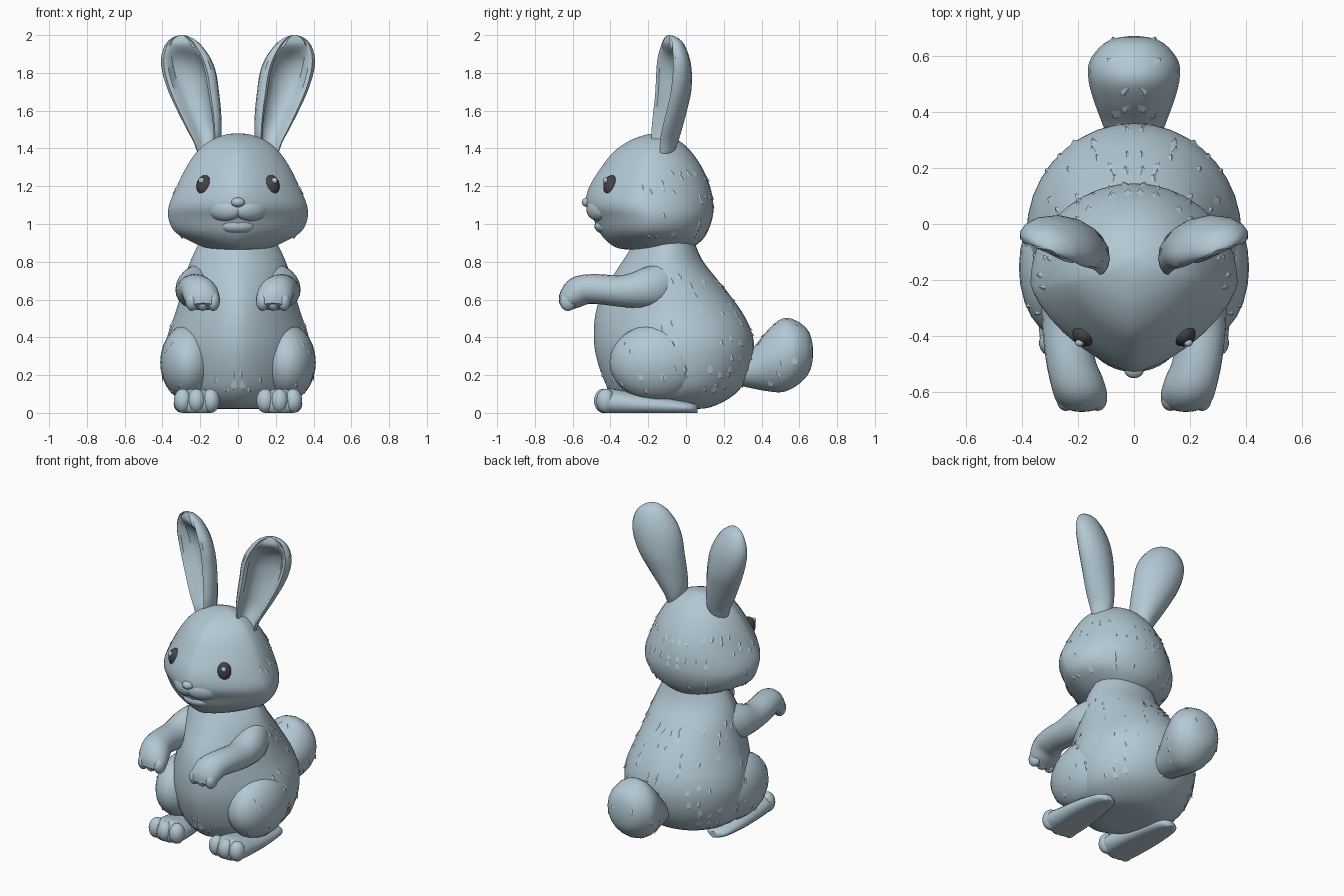
import bpy, bmesh, math, random
from mathutils import Vector, Matrix

random.seed(4)
cube = bpy.data.objects.get("Cube")
if cube:
    bpy.data.objects.remove(cube, do_unlink=True)


def material(name, color):
    mat = bpy.data.materials.new(name)
    mat.use_nodes = True
    mat.diffuse_color = color
    mat.node_tree.nodes["Principled BSDF"].inputs["Base Color"].default_value = color
    return mat


FUR = material("pale blue grey", (0.45, 0.58, 0.66, 1))
DARK = material("eye dark grey", (0.06, 0.06, 0.065, 1))
parts = []


def finish(name, bm, mat=FUR, mirror=False):
    bmesh.ops.remove_doubles(bm, verts=bm.verts, dist=0.0005)
    bmesh.ops.recalc_face_normals(bm, faces=bm.faces)
    mesh = bpy.data.meshes.new(name)
    bm.to_mesh(mesh)
    bm.free()
    mesh.materials.append(mat)
    obj = bpy.data.objects.new(name, mesh)
    bpy.context.collection.objects.link(obj)
    if mirror:
        obj.modifiers.new("Mirror", "MIRROR").use_mirror_merge = False
    parts.append(obj)
    return obj


def spline(keys, steps=4):
    """Smoothly interpolate rows of numbers."""
    rows = [keys[0]] + list(keys) + [keys[-1]]
    out = []
    for a, b, c, d in zip(rows, rows[1:], rows[2:], rows[3:]):
        for i in range(steps):
            t = i / steps
            out.append([q + 0.5 * t * (r - p + t * (2*p - 5*q + 4*r - s + t * (3*(q - r) + s - p)))
                        for p, q, r, s in zip(a, b, c, d)])
    return out + [list(keys[-1])]


def loft(name, keys, section, mirror=False):
    bm = bmesh.new()
    rings = []
    for row in spline(keys):
        pts = section(*row)
        rings.append([bm.verts.new((p[0], p[1], max(p[2], 0))) for p in pts])
    n = len(rings[0])
    for low, high in zip(rings, rings[1:]):
        for i in range(n):
            j = (i + 1) % n
            bm.faces.new((low[i], low[j], high[j], high[i]))
    bm.faces.new(rings[0])
    bm.faces.new(rings[-1])
    return finish(name, bm, mirror=mirror)


def ellipsoids(name, items, mat=FUR, mirror=True, turn=0):
    bm = bmesh.new()
    spin = Matrix.Rotation(math.radians(turn), 3, "Z").to_quaternion()
    for center, radii in items:
        bmesh.ops.create_uvsphere(bm, u_segments=24, v_segments=14, radius=1,
                                  matrix=Matrix.LocRotScale(Vector(center), spin, Vector(radii)))
    return finish(name, bm, mat, mirror)


def circle(n):
    return [(math.cos(2*math.pi*i/n), math.sin(2*math.pi*i/n)) for i in range(n)]


def upright(power, split):
    """Horizontal section, widest at the split between front and back."""
    def section(z, w, front, back):
        mid = front + (back - front) * split
        pts = []
        for c, s in circle(36):
            if s < 0:
                x = math.copysign(abs(c) ** (2 / power), c)
                pts.append((w * x, mid - (mid - front) * abs(s) ** (2 / power), z))
            else:
                pts.append((w * c, mid + (back - mid) * s, z))
        return pts
    return section


def limb(x, y, z, wide, high, pitch):
    """Section facing forward, pitched down by an angle."""
    up = Vector((0, -math.sin(pitch), math.cos(pitch)))
    return [Vector((x + wide * c, y, z)) + up * (high * s) for c, s in circle(20)]


# Body and head
body = loft("body", [
    (0.02, 0.05, -0.1, 0.0), (0.03, 0.2, -0.28, 0.13), (0.1, 0.32, -0.39, 0.26),
    (0.2, 0.37, -0.445, 0.33), (0.32, 0.385, -0.48, 0.36), (0.42, 0.37, -0.488, 0.35),
    (0.52, 0.335, -0.48, 0.305), (0.62, 0.305, -0.45, 0.235), (0.72, 0.28, -0.39, 0.155),
    (0.82, 0.245, -0.325, 0.08), (0.95, 0.18, -0.24, 0.03)], upright(1.55, 0.53))
head = loft("head", [
    (0.862, 0.05, -0.26, -0.08), (0.872, 0.16, -0.36, 0.02), (0.91, 0.255, -0.42, 0.08),
    (0.96, 0.335, -0.46, 0.115), (1.03, 0.368, -0.492, 0.14), (1.1, 0.365, -0.53, 0.145),
    (1.19, 0.328, -0.515, 0.13), (1.29, 0.28, -0.455, 0.09), (1.38, 0.22, -0.385, 0.03),
    (1.44, 0.15, -0.3, -0.035), (1.472, 0.07, -0.215, -0.1), (1.48, 0.01, -0.16, -0.13)],
    upright(1.45, 0.46))

# Ears: cupped section that closes towards base and tip
CUP = [(0, 1), (0.4, 0.92), (0.75, 0.65), (0.95, 0.3), (1, 0), (0.93, -0.25), (0.8, -0.35), (0.68, -0.25)]
HOLLOW = [(0.58, 0.2), (0.3, 0.45), (0, 0.5)]


def ear_section(z, inner, outer, y, depth, hollow):
    half = CUP + [(u, -0.4 + (v + 0.4) * hollow) for u, v in HOLLOW]
    loop = half + [(-u, v) for u, v in reversed(half[1:-1])]
    mid, r = (inner + outer) / 2, (outer - inner) / 1.84
    return [(mid + 0.92*r*u - 0.36*depth*v, y + 0.36*r*u + 0.92*depth*v, z) for u, v in loop]


loft("ears", [
    (1.34, 0.13, 0.19, -0.125, 0.03, 0.5), (1.37, 0.115, 0.21, -0.13, 0.065, 0.5),
    (1.43, 0.1, 0.23, -0.13, 0.09, 0.8), (1.5, 0.093, 0.268, -0.122, 0.102, 1),
    (1.6, 0.096, 0.32, -0.103, 0.107, 1), (1.7, 0.106, 0.367, -0.086, 0.11, 1),
    (1.8, 0.12, 0.4, -0.08, 0.105, 1), (1.88, 0.15, 0.407, -0.08, 0.093, 0.75),
    (1.95, 0.2, 0.385, -0.08, 0.066, 0), (1.985, 0.245, 0.35, -0.085, 0.04, 0),
    (2.0, 0.285, 0.31, -0.09, 0.01, 0)], ear_section, mirror=True)

# Arms with paws and fingers
loft("arms", [
    (0.15, 0.0, 0.71, 0.03, 0.05, 0.2), (0.18, -0.07, 0.7, 0.09, 0.1, 0.3),
    (0.225, -0.18, 0.665, 0.1, 0.112, 0.3), (0.24, -0.33, 0.645, 0.09, 0.085, 0),
    (0.23, -0.47, 0.655, 0.088, 0.08, 0.1), (0.205, -0.56, 0.645, 0.096, 0.083, 0.6),
    (0.19, -0.615, 0.6, 0.094, 0.065, 0.9), (0.185, -0.643, 0.562, 0.07, 0.035, 1)],
    limb, mirror=True)
ellipsoids("fingers", [((x, -0.625, 0.59), (0.034, 0.044, 0.05)) for x in (0.13, 0.187, 0.244)])

# Hind legs: thighs, flat feet and toes
thighs = ellipsoids("thighs", [((0.262, -0.155, 0.267), (0.15, 0.25, 0.203))])
loft("feet", [
    (0.24, 0.06, 0.02, 0.02, 0.02, 0), (0.24, 0.02, 0.025, 0.07, 0.03, 0),
    (0.235, -0.12, 0.035, 0.1, 0.05, 0), (0.225, -0.28, 0.045, 0.115, 0.065, 0),
    (0.22, -0.4, 0.055, 0.118, 0.074, 0), (0.22, -0.445, 0.055, 0.1, 0.058, 0),
    (0.22, -0.465, 0.055, 0.05, 0.03, 0)], limb, mirror=True)
ellipsoids("toes", [((x, -0.425 - 0.012 * k, 0.064), (0.048, 0.05, 0.064))
                    for x, k in ((0.145, 0), (0.22, 1), (0.292, 0))])

# Tail
tail = loft("tail", [
    (0, 0.26, 0.21, 0.08, 0.06, 0), (0, 0.35, 0.235, 0.11, 0.105, 0),
    (0, 0.43, 0.275, 0.14, 0.16, 0), (0, 0.51, 0.305, 0.162, 0.195, 0),
    (0, 0.58, 0.315, 0.16, 0.175, 0), (0, 0.64, 0.32, 0.115, 0.125, 0),
    (0, 0.665, 0.32, 0.065, 0.07, 0), (0, 0.673, 0.32, 0.01, 0.01, 0)], limb)

# Face: eyes with catchlights, nose, muzzle puffs and chin
ellipsoids("eyes", [((0.175, -0.394, 1.2), (0.045, 0.044, 0.058))], DARK)
ellipsoids("eye_catchlights", [((0.194, -0.425, 1.23), (0.016, 0.014, 0.016))])
ellipsoids("nose", [((0, -0.52, 1.115), (0.036, 0.032, 0.026))], mirror=False)
ellipsoids("muzzle", [((0.068, -0.463, 1.078), (0.1, 0.05, 0.062))], turn=28)
ellipsoids("chin", [((0, -0.42, 0.99), (0.095, 0.065, 0.045))], mirror=False)


# Fur tufts: small wedges lying along the surface
def scatter(name, obj, count, size, rule):
    bm = bmesh.new()
    faces = [f for f in obj.data.polygons if f.center.x > 0.015 and rule(f.center, f.normal)]
    for f in random.choices(faces, [f.area for f in faces], k=count):
        n, p = f.normal.copy(), f.center.copy()
        flow = Vector((random.uniform(-0.3, 0.3), 0.3, -1))
        flow = (flow - n * flow.dot(n)).normalized()
        side = n.cross(flow)
        length = size * random.uniform(0.7, 1.2)
        root = bm.verts.new(p - flow * length - n * 0.01)
        left = bm.verts.new(p + side * length * 0.6 - n * 0.008)
        right = bm.verts.new(p - side * length * 0.6 - n * 0.008)
        ridge = bm.verts.new(p + n * 0.003)
        tip = bm.verts.new(p + flow * length * 0.7 + n * 0.008)
        for tri in ((root, left, ridge), (root, ridge, right), (ridge, left, tip),
                    (ridge, tip, right), (left, right, tip), (root, right, left)):
            bm.faces.new(tri)
    finish(name, bm, mirror=True)


scatter("body_tufts", body, 50, 0.05,
        lambda p, n: (n.y > -0.3 and 0.1 < p.z < 0.8) or 0.57 < p.z < 0.7
        or (0.12 < p.z < 0.22 and p.x < 0.13))
scatter("head_tufts", head, 30, 0.045, lambda p, n: n.y > -0.25 and 0.93 < p.z < 1.3)
scatter("thigh_tufts", thighs, 12, 0.045, lambda p, n: n.x > 0.4)
scatter("tail_tufts", tail, 10, 0.045, lambda p, n: p.y > 0.4)

# Smooth shading with sharp creases
bpy.ops.object.select_all(action="DESELECT")
for obj in parts:
    obj.select_set(True)
bpy.context.view_layer.objects.active = body
bpy.ops.object.shade_smooth_by_angle(angle=math.radians(40))
